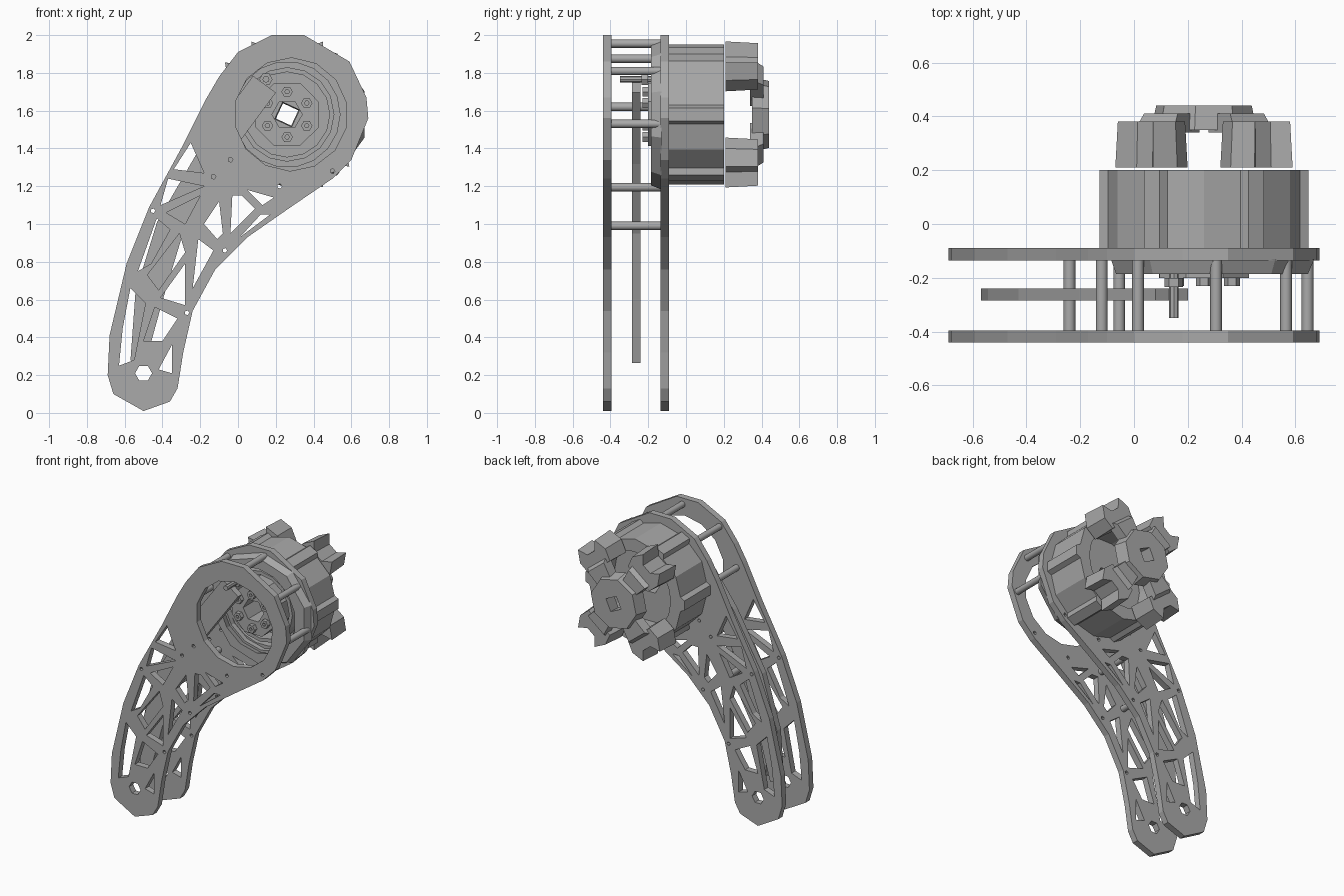
import bpy
import math
from math import radians, sin, cos
from mathutils import Matrix, Vector

cube = bpy.data.objects.get("Cube")
if cube:
    bpy.data.objects.remove(cube, do_unlink=True)

metal = bpy.data.materials.new("plain grey")
metal.use_nodes = True
GREY = (0.4, 0.4, 0.4, 1)
metal.diffuse_color = GREY
metal.node_tree.nodes["Principled BSDF"].inputs["Base Color"].default_value = GREY

AXIS = (0.26, 1.58)      # motor axis in x, z


def ring(radius, sides, centre=AXIS, turn=0):
    """Regular polygon loop in the x, z plane."""
    angles = [radians(turn + i * 360 / sides) for i in range(sides)]
    return [(centre[0] + radius * cos(a), centre[1] + radius * sin(a)) for a in angles]


def polar(pairs):
    """Loop around the motor axis from (angle, radius) pairs."""
    return [(AXIS[0] + r * cos(radians(a)), AXIS[1] + r * sin(radians(a))) for a, r in pairs]


def prism(name, loops, front, back, taper=1, pivot=AXIS):
    """Outline with holes, extruded along y; the back end may taper."""
    curve = bpy.data.curves.new(name, "CURVE")
    curve.dimensions = "2D"
    curve.fill_mode = "BOTH"
    curve.extrude = (back - front) / 2
    for loop in loops:
        spline = curve.splines.new("POLY")
        spline.points.add(len(loop) - 1)
        for point, (x, z) in zip(spline.points, loop):
            point.co = (x, z, 0, 1)
        spline.use_cyclic_u = True
    helper = bpy.data.objects.new(name + " helper", curve)
    bpy.context.collection.objects.link(helper)
    graph = bpy.context.evaluated_depsgraph_get()
    mesh = bpy.data.meshes.new_from_object(helper.evaluated_get(graph))
    bpy.data.objects.remove(helper, do_unlink=True)
    for v in mesh.vertices:
        if v.co.z < 0:
            v.co.x = pivot[0] + (v.co.x - pivot[0]) * taper
            v.co.y = pivot[1] + (v.co.y - pivot[1]) * taper
    shift = Matrix.Translation((0, (front + back) / 2, 0))
    mesh.transform(shift @ Matrix.Rotation(radians(90), 4, "X"))
    mesh.materials.clear()
    mesh.materials.append(metal)
    for face in mesh.polygons:
        face.use_smooth = False
    obj = bpy.data.objects.new(name, mesh)
    bpy.context.collection.objects.link(obj)


def rod(name, spot, front, back, radius, sides=12):
    """Round bar along y."""
    bpy.ops.mesh.primitive_cylinder_add(
        vertices=sides, radius=radius, depth=back - front,
        location=(spot[0], (front + back) / 2, spot[1]), rotation=(radians(90), 0, 0))
    obj = bpy.context.object
    obj.name = name
    obj.data.materials.append(metal)
    bpy.ops.object.shade_smooth_by_angle(angle=radians(40))


# Leg side plate outline
outline = [
    (-.5, .01), (-.66, .1), (-.69, .2), (-.68, .41), (-.59, .79), (-.47, 1.09),
    (-.29, 1.42), (-.17, 1.66), (-.1, 1.78), (0, 1.91), (.18, 2), (.35, 2),
    (.59, 1.86), (.68, 1.67), (.69, 1.56), (.6, 1.34), (.5, 1.24), (.28, 1.09),
    (.05, .93), (-.12, .76), (-.24, .54), (-.29, .32), (-.32, .13), (-.36, .06)]

# Truss openings, upper part of the leg
upper_cuts = [
    [(-.25, 1.43), (-.34, 1.29), (-.18, 1.27)],
    [(-.37, 1.24), (-.18, 1.2), (-.41, 1.1)],
    [(-.2, 1.15), (-.28, 1.0), (-.38, 1.06)],
    [(-.1, 1.12), (-.18, 1.0), (-.11, .92), (-.08, .95)],
    [(-.03, 1.15), (.02, 1.15), (.09, 1.08), (-.04, .95)],
    [(.05, 1.18), (.19, 1.14), (.13, 1.1)],
    [(.12, 1.05), (.17, 1.05), (.01, .93)]]

# Truss openings, lower part of the leg
lower_cuts = [
    [(-.43, 1.03), (-.36, .97), (-.46, .79), (-.53, .75)],
    [(-.31, .95), (-.28, .85), (-.42, .65), (-.48, .73)],
    [(-.21, .92), (-.13, .86), (-.24, .66)],
    [(-.28, .79), (-.41, .61), (-.28, .57)],
    [(-.57, .66), (-.49, .58), (-.55, .28), (-.63, .25), (-.61, .45)],
    [(-.44, .56), (-.32, .5), (-.4, .38), (-.5, .38)],
    [(-.35, .36), (-.42, .23), (-.35, .21)]]

screw_spots = [(-.04, 1.34), (-.13, 1.25), (.22, 1.2), (.5, 1.28),
               (-.07, .86), (-.27, .53), (-.45, 1.07)]
screw_holes = [ring(.013, 5, spot) for spot in screw_spots]
ankle_hole = ring(.045, 6, (-.5, .21))
motor_window = ring(.3, 14, (.28, 1.58), 12)

# Two matching side plates
for name, front in (("front_side_plate", -.44), ("back_side_plate", -.135)):
    prism(name, [outline, motor_window, ankle_hole] + upper_cuts + lower_cuts + screw_holes,
          front, front + .045)

# Spacer pillars between the plates
pillars = [(.305, 1.955), (.015, 1.875), (.565, 1.81), (-.12, 1.62),
           (.645, 1.53), (-.055, 1.195), (-.24, .99)]
for spot in pillars:
    rod("spacer_pillar", spot, -.43, -.1, .022)

# Curved drive link running down between the plates
path = [Vector(p) for p in
        ((-.53, .27), (-.47, .62), (-.36, .98), (-.14, 1.36), (.14, 1.74))]
left, right = [], []
for i, p in enumerate(path):
    along = (path[min(i + 1, len(path) - 1)] - path[max(i - 1, 0)]).normalized()
    side = Vector((-along.y, along.x)) * (.04 if i == 0 else .075)
    left.append(tuple(p + side))
    right.append(tuple(p - side))
prism("drive_link", [left + right[::-1]], -.285, -.24)
rod("link_bolt", (.148, 1.766), -.35, -.18, .018, 8)
prism("link_bolt_nut", [ring(.035, 6, (.148, 1.766))], -.235, -.2)

# Mounting ring in front of the back plate
prism("mount_ring", [ring(.375, 10, (.29, 1.58), 18), ring(.3, 14, (.28, 1.58), 12)],
      -.185, -.13, 1.06)

# Ribbed motor drum
shell = []
for i in range(6):
    a = i * 60
    shell += [(a - 8, .36), (a - 5, .39), (a + 5, .39), (a + 8, .36), (a + 30, .37)]
prism("motor_drum", [polar(shell), ring(.28, 18)], -.1, .2)
prism("drum_floor", [ring(.29, 18), ring(.08, 6)], -.01, .03)
prism("drum_inner_ring", [ring(.25, 16), ring(.225, 16)], -.12, .0)

# Gearbox core with its ring of bolts
prism("gearbox_core", [ring(.18, 8, turn=22), ring(.08, 6)], -.2, .0)
for spot in ring(.12, 6, turn=30):
    prism("core_bolt", [ring(.03, 6, spot), ring(.012, 6, spot)], -.23, -.19)

# Rear hub carrying four horned claw blocks
prism("rear_hub", [ring(.2, 8, turn=10), ring(.07, 4, turn=20)], .35, .44, .9)
for a in (52, 128, 232, 308):
    middle = polar([(a, .32)])[0]
    claw = polar([(a - 25, .27), (a - 22, .36), (a - 12, .43), (a - 6, .36),
                  (a + 6, .36), (a + 12, .43), (a + 22, .36), (a + 25, .27)])
    prism("claw_block", [claw], .21, .38, .93, middle)
    arm = polar([(a - 30, .12), (a - 17, .32), (a + 17, .32), (a + 30, .12)])
    prism("claw_arm", [arm], .34, .41, .85)
